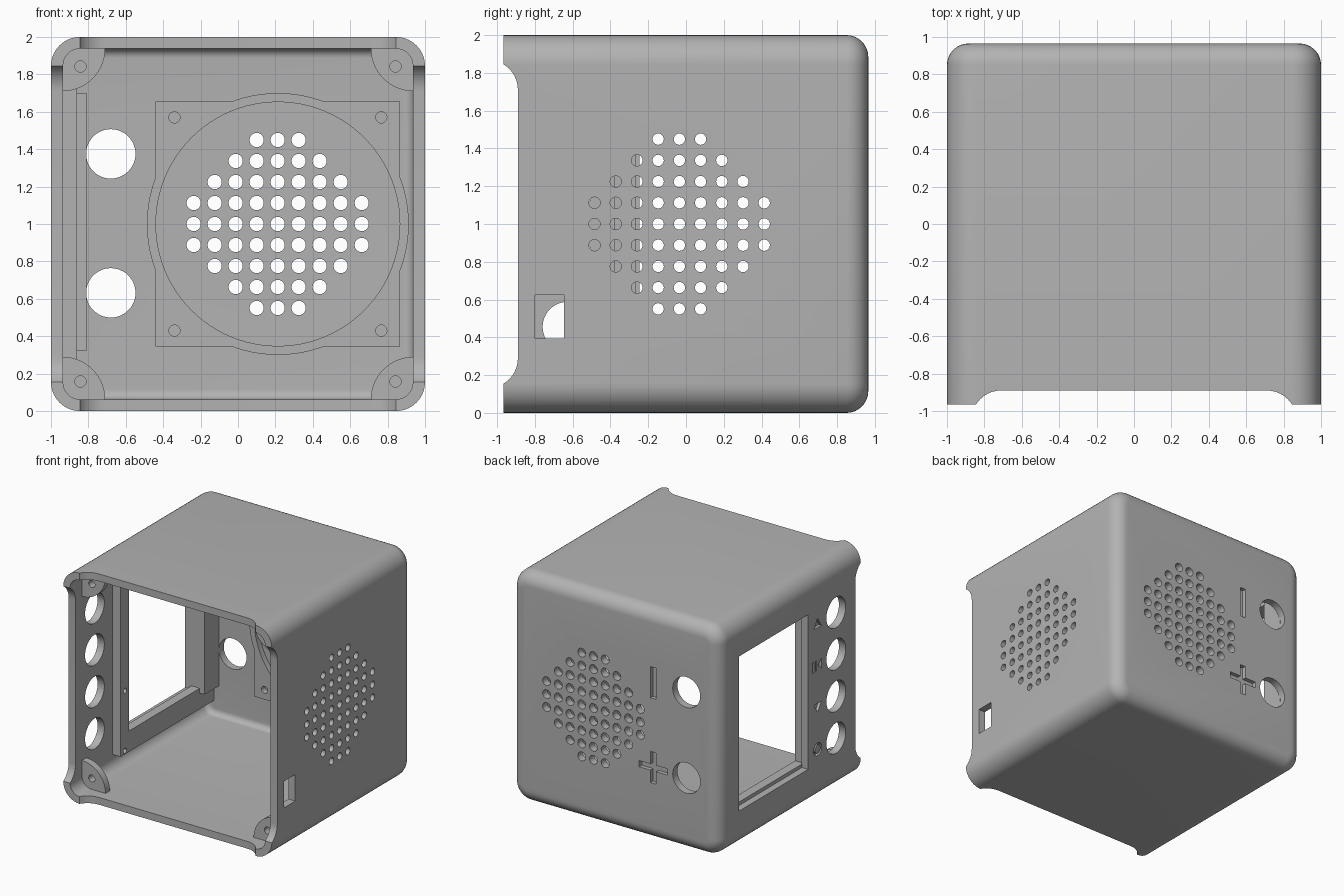
import bpy, bmesh, math
from mathutils import Vector

cube = bpy.data.objects.get("Cube")
if cube:
    bpy.data.objects.remove(cube, do_unlink=True)

grey = bpy.data.materials.new("grey plastic")
grey.use_nodes = True
colour = (0.45, 0.45, 0.45, 1)
grey.diffuse_color = colour
grey.node_tree.nodes["Principled BSDF"].inputs["Base Color"].default_value = colour


# Helpers: 2D outlines, prisms, objects and cuts
def circle(u, v, r, n=32):
    return [(u + r * math.cos(2 * math.pi * i / n), v + r * math.sin(2 * math.pi * i / n))
            for i in range(n)]


def rect(u0, u1, v0, v1):
    return [(u0, v0), (u1, v0), (u1, v1), (u0, v1)]


def rounded_rect(u, v, hu, hv, r, n=10):
    pts = []
    for q, (su, sv) in enumerate(((1, 1), (-1, 1), (-1, -1), (1, -1))):
        for i in range(n + 1):
            a = math.pi / 2 * (q + i / n)
            pts.append((u + su * (hu - r) + r * math.cos(a), v + sv * (hv - r) + r * math.sin(a)))
    return pts


def place(axis, a, p):
    return {"X": (a, p[0], p[1]), "Y": (p[0], a, p[1]), "Z": (p[0], p[1], a)}[axis]


def loft(bm, axis, rings):
    """Skin a list of (position, outline) rings and cap both ends."""
    loops = [[bm.verts.new(place(axis, a, p)) for p in pts] for a, pts in rings]
    n = len(loops[0])
    faces = [bm.faces.new(loops[0]), bm.faces.new(loops[-1])]
    for lo, hi in zip(loops, loops[1:]):
        for i in range(n):
            faces.append(bm.faces.new((lo[i], lo[(i + 1) % n], hi[(i + 1) % n], hi[i])))
    bmesh.ops.recalc_face_normals(bm, faces=faces)


def prism(bm, axis, pts, a, b):
    loft(bm, axis, [(a, pts), (b, pts)])


def make(name, bm):
    mesh = bpy.data.meshes.new(name)
    bm.to_mesh(mesh)
    bm.free()
    mesh.materials.append(grey)
    obj = bpy.data.objects.new(name, mesh)
    bpy.context.collection.objects.link(obj)
    return obj


def cut(obj, bm, operation="DIFFERENCE"):
    cutter = make("cutter", bm)
    cutter.hide_render = True
    mod = obj.modifiers.new("cut", "BOOLEAN")
    mod.operation, mod.solver, mod.object = operation, "EXACT", cutter
    graph = bpy.context.evaluated_depsgraph_get()
    mesh = bpy.data.meshes.new_from_object(obj.evaluated_get(graph))
    obj.modifiers.clear()
    obj.data = mesh
    bpy.data.objects.remove(cutter, do_unlink=True)


def rounded_box(half_x, half_z, r, y0, y1, back_r, steps=8):
    """Box along y with rounded long edges and a rounded back."""
    rings = [(y0, rounded_rect(0, 1, half_x, half_z, r))]
    for i in range(steps + 1):
        a = math.pi / 2 * i / steps
        d = back_r * (1 - math.cos(a))
        rings.append((y1 - back_r + back_r * math.sin(a),
                      rounded_rect(0, 1, half_x - d, half_z - d, r - d)))
    bm = bmesh.new()
    loft(bm, "Y", rings)
    return bm


def grille(bm, axis, centre, r, a, b):
    for row, half in enumerate((1, 2, 3, 4, 4, 4, 3, 2, 1)):
        for col in range(-half, half + 1):
            prism(bm, axis, circle(centre + col * 0.1123, 1 + (row - 4) * 0.1123, r, 20), a, b)


# Hollow case with a rounded back and open front
case = make("case", rounded_box(1, 1, 0.155, -0.965, 0.965, 0.115))
cut(case, rounded_box(0.935, 0.937, 0.09, -1.2, 0.9, 0.05))

# Front edges set back between the four corner tabs
bm = bmesh.new()
prism(bm, "X", rounded_rect(-1.29, 1, 0.4, 0.869, 0.159), -1.2, 1.2)
cut(case, bm)
bm = bmesh.new()
prism(bm, "Z", rounded_rect(0, -1.29, 0.869, 0.4, 0.159), -0.2, 2.2)
cut(case, bm)

# Speaker grilles, knob holes, button holes, socket and screen window
bm = bmesh.new()
grille(bm, "Y", 0.212, 0.038, 0.8, 1.1)
grille(bm, "X", -0.035, 0.03, 0.8, 1.1)
for z in (1.375, 0.632):
    prism(bm, "Y", circle(-0.68, z, 0.132, 48), 0.8, 1.1)
button_heights = [1 + k * 0.363 for k in (1.5, 0.5, -0.5, -1.5)]
for z in button_heights:
    prism(bm, "X", circle(-0.627, z, 0.132, 48), -1.1, -0.8)
prism(bm, "X", rect(-0.8, -0.645, 0.395, 0.625), 0.8, 1.1)
prism(bm, "X", rect(-0.245, 0.705, 0.33, 1.67), -1.1, -0.8)

# Engraved minus and plus marks on the back
prism(bm, "Y", rect(-0.39, -0.335, 1.235, 1.505), 0.93, 1.1)
t, s = 0.027, 0.135
plus = [(t, s), (-t, s), (-t, t), (-s, t), (-s, -t), (-t, -t),
        (-t, -s), (t, -s), (t, -t), (s, -t), (s, t), (t, t)]
prism(bm, "Y", [(-0.362 + u, 0.635 + v) for u, v in plus], 0.93, 1.1)

# Engraved button marks on the screen side
y = -0.375
up, play, down, power = button_heights
for z, d in ((up, 1), (down, -1)):
    prism(bm, "X", [(y - 0.05, z - d * 0.035), (y + 0.05, z - d * 0.035), (y, z + d * 0.045)],
          -1.1, -0.975)
prism(bm, "X", [(y - 0.055, z := play - 0.045), (y - 0.055, z + 0.09), (y - 0.005, play)],
      -1.1, -0.975)
for off in (0.015, 0.05):
    prism(bm, "X", rect(y + off, y + off + 0.018, play - 0.045, play + 0.045), -1.1, -0.975)
prism(bm, "X", circle(y, power, 0.055), -1.1, -0.975)
cut(case, bm)

# Raised centre of the round mark
bm = bmesh.new()
prism(bm, "X", circle(y, power, 0.037), -1, -0.96)
make("round_mark_centre", bm)

# Screen frame inside the wall
bm = bmesh.new()
prism(bm, "X", rect(-0.38, 0.91, 0.18, 1.82), -0.94, -0.86)
frame = make("screen_frame", bm)
bm = bmesh.new()
prism(bm, "X", rect(-0.265, 0.705, 0.36, 1.67), -1.1, -0.8)
for z in (0.21, 0.73):
    prism(bm, "X", circle(-0.32, z, 0.022, 16), -0.91, -0.8)
cut(frame, bm)

# Rear rail behind the screen
bm = bmesh.new()
prism(bm, "X", rect(0.7, 0.91, 0.32, 1.70), -0.87, -0.81)
make("screen_rail", bm)

# Speaker mount: square and disc joined, with a round recess and screw holes
cx, h = 0.213, 0.654
bm = bmesh.new()
prism(bm, "Y", rect(cx - h, cx + h, 1 - h, 1 + h), 0.85, 0.905)
mount = make("speaker_mount", bm)
bm = bmesh.new()
prism(bm, "Y", circle(cx, 1, 0.7, 96), 0.85, 0.905)
cut(mount, bm, "UNION")
bm = bmesh.new()
prism(bm, "Y", circle(cx, 1, 0.652, 96), 0.8, 1)
for sx in (-1, 1):
    for sz in (-1, 1):
        prism(bm, "Y", circle(cx + sx * 0.553, 1 + sz * 0.57, 0.03, 20), 0.8, 1)
cut(mount, bm)

# Four tapered corner screw posts
bm, holes = bmesh.new(), bmesh.new()
for sx in (-1, 1):
    for sz in (-1, 1):
        def sector(r):
            arc = [math.pi / 2 * i / 14 for i in range(15)]
            return [(sx * 0.938, 1 + sz * 0.938)] + [
                (sx * (0.938 - r * math.cos(a)), 1 + sz * (0.938 - r * math.sin(a))) for a in arc]
        loft(bm, "Y", [(-0.8, sector(0.228)), (-0.74, sector(0.228)), (-0.64, sector(0.12))])
        prism(holes, "Y", circle(sx * 0.842, 1 + sz * 0.842, 0.03, 20), -0.9, -0.72)
posts = make("corner_posts", bm)
cut(posts, holes)

# Smooth shading with sharp edges kept
bpy.ops.object.select_all(action="DESELECT")
for obj in bpy.context.collection.objects:
    if obj.type == "MESH":
        obj.select_set(True)
        bpy.context.view_layer.objects.active = obj
bpy.ops.object.shade_smooth_by_angle(angle=math.radians(30))
